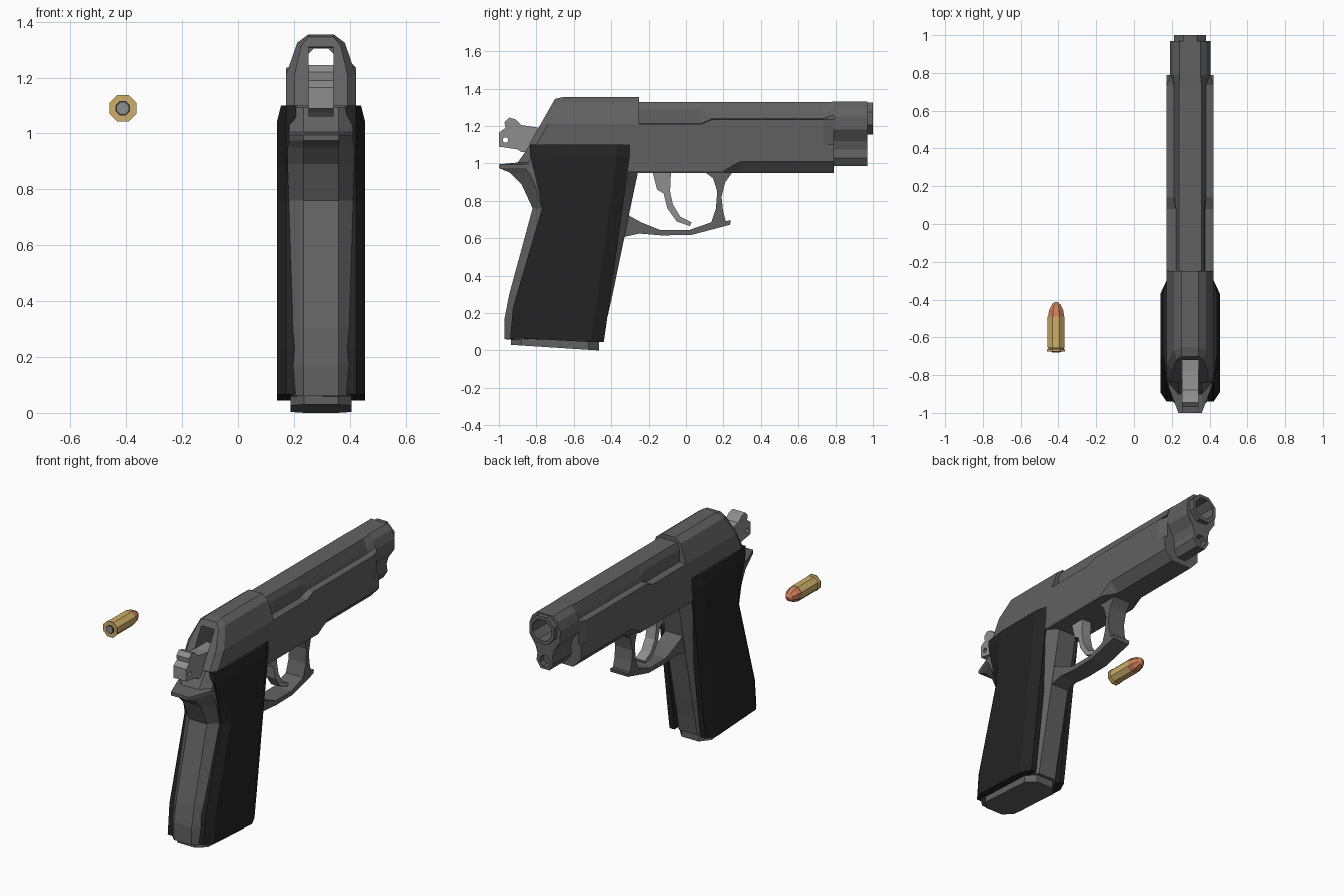
import bpy, bmesh, math
from mathutils import Vector

old = bpy.data.objects.get("Cube")
if old:
    bpy.data.objects.remove(old, do_unlink=True)

CX = 0.297  # centre line of the pistol


def material(name, rgb):
    m = bpy.data.materials.new(name)
    m.use_nodes = True
    m.diffuse_color = (*rgb, 1)
    m.node_tree.nodes["Principled BSDF"].inputs["Base Color"].default_value = (*rgb, 1)
    return m


STEEL = material("dark steel", (0.12, 0.12, 0.12))
LIGHT = material("light steel", (0.27, 0.27, 0.27))
BLACK = material("black grip", (0.017, 0.017, 0.017))
BRASS = material("brass", (0.62, 0.43, 0.14))
COPPER = material("copper", (0.62, 0.21, 0.10))
DARK = material("dark recess", (0.03, 0.03, 0.03))


def loft(name, rings, mat, cx=CX):
    """Skin closed rings of equal length and cap both ends."""
    bm = bmesh.new()
    vs = [[bm.verts.new((x + cx, y, z)) for x, y, z in r] for r in rings]
    n = len(vs[0])
    for a, b in zip(vs, vs[1:]):
        for i in range(n):
            j = (i + 1) % n
            bm.faces.new((a[i], a[j], b[j], b[i]))
    bm.faces.new(vs[0][::-1])
    bm.faces.new(vs[-1])
    bmesh.ops.recalc_face_normals(bm, faces=bm.faces)
    me = bpy.data.meshes.new(name)
    bm.to_mesh(me)
    bm.free()
    me.materials.append(mat)
    ob = bpy.data.objects.new(name, me)
    bpy.context.collection.objects.link(ob)
    return ob


def mirrored(half):
    """Close a half outline given on the +x side."""
    return half + [(-x, y, z) for x, y, z in reversed(half)]


def plate(name, profile, hw, mat):
    """Side profile of (y, z) points, extruded across x."""
    return loft(name, [[(s, y, z) for y, z in profile] for s in (-hw, hw)], mat)


def along_y(name, sections, mat, shear=None):
    """Loft of (y, half outline) sections; shear leans a section by height."""
    rings = []
    for k, (y, half) in enumerate(sections):
        s = shear if shear and k < 2 else 0
        rings.append(mirrored([(x, y + s * (z - 1.1), z) for x, z in half]))
    return loft(name, rings, mat)


def turned(name, steps, z, mat, cx=CX, n=8):
    """Faceted round body along y from (y, flat-to-centre radius) steps."""
    k = 1 / math.cos(math.pi / n)
    ang = [math.tau * (i + 0.5) / n for i in range(n)]
    return loft(name, [[(r * k * math.cos(a), y, z + r * k * math.sin(a)) for a in ang]
                       for y, r in steps], mat, cx)


def cut(cutter, targets):
    cutter.hide_render = True
    for ob in targets:
        mod = ob.modifiers.new("cut", "BOOLEAN")
        mod.operation, mod.solver, mod.object = "DIFFERENCE", "EXACT", cutter
        bpy.context.view_layer.objects.active = ob
        bpy.ops.object.modifier_apply(modifier=mod.name)
    bpy.data.objects.remove(cutter, do_unlink=True)


# Slide: raised rear block with a leaning back
rear = [(0.125, 1.1), (0.125, 1.21), (0.085, 1.325), (0.045, 1.355)]
rear_in = [(0.095, 1.1), (0.095, 1.21), (0.07, 1.315), (0.045, 1.345)]
slide_rear = along_y("slide_rear", [(-0.84, rear_in), (-0.80, rear), (-0.25, rear)], STEEL, 0.57)

# Slide: middle with a stepped ledge beside the top rail
port = [(0.125, 1.1), (0.125, 1.21), (0.078, 1.212), (0.075, 1.29), (0.06, 1.328)]
ledge = [(0.125, 1.1), (0.125, 1.235), (0.085, 1.24), (0.078, 1.27), (0.06, 1.328)]
full = [(0.107, 1.1), (0.107, 1.235), (0.102, 1.26), (0.088, 1.30), (0.055, 1.33)]
slide_mid = along_y("slide_middle", [(-0.25, port), (0.08, port), (0.14, ledge),
                                     (0.735, ledge), (0.79, full)], STEEL)

# Slide: nose that necks down to the guide rod housing
nose = [(0.055, 1.33), (0.088, 1.30), (0.107, 1.25), (0.105, 1.18), (0.065, 1.12),
        (0.052, 1.075), (0.058, 1.03), (0.03, 0.985)]
slide_nose = along_y("slide_nose", [(0.79, nose), (0.97, nose)], STEEL)
barrel = turned("barrel", [(0.84, 0.085), (1.0, 0.085)], 1.24, STEEL)

# Hollow bore, rear hammer slot and guide rod hole
cut(turned("bore_cutter", [(0.78, 0.064), (1.1, 0.064)], 1.24, STEEL), [slide_nose, barrel])
cut(plate("slot_cutter", [(-1.1, 1.08), (0.85, 1.2), (0.85, 1.305), (-1.1, 1.31)], 0.045, STEEL),
    [slide_rear, slide_mid])
cut(turned("rod_cutter", [(0.93, 0.034), (1.1, 0.034)], 1.035, STEEL), [slide_nose])

# Frame under the slide, chamfered along the front
square = [(0.125, 1.1), (0.125, 0.96), (0.12, 0.95)]
chamfer = [(0.125, 1.1), (0.125, 1.01), (0.07, 0.95)]
along_y("frame", [(-0.80, square), (0.20, square), (0.29, chamfer), (0.79, chamfer)], STEEL)

# Grip core with the rear tang: z, back y, front y, half width, back chamfer
core = [(0.06, -0.97, -0.445, 0.11, 0.05), (0.17, -0.97, -0.425, 0.11, 0.05),
        (0.30, -0.945, -0.395, 0.11, 0.05), (0.76, -0.82, -0.30, 0.115, 0.05),
        (0.89, -0.88, -0.273, 0.12, 0.07), (0.95, -0.94, -0.26, 0.12, 0.10),
        (0.975, -1.0, -0.26, 0.115, 0.14), (0.995, -1.0, -0.26, 0.115, 0.14),
        (1.005, -0.90, -0.28, 0.115, 0.06), (1.095, -0.835, -0.30, 0.105, 0.03)]
loft("grip_core", [mirrored([(0.062, yb, z), (w, yb + c, z), (w, yf - 0.05, z - 0.012),
                             (0.062, yf, z - 0.012)]) for z, yb, yf, w, c in core], STEEL)

# Magazine base plate
base = [(0.06, -0.935), (0.11, -0.88), (0.11, -0.52), (0.06, -0.465)]
loft("magazine_base", [mirrored([(x, y, z0 - k * (y + 0.935)) for x, y in base])
                       for z0, k in ((0.03, 0.0638), (0.075, 0.03))], STEEL)

# Grip panels: z, back y, front y, outer half width, back bevel
panel = [(0.055, -0.94, -0.44, 0.158, 0.05), (0.23, -0.925, -0.413, 0.158, 0.05),
         (0.76, -0.77, -0.34, 0.158, 0.05), (0.88, -0.795, -0.322, 0.158, 0.08),
         (1.04, -0.832, -0.30, 0.158, 0.13), (1.10, -0.835, -0.30, 0.143, 0.15)]
for side, name in ((1, "left_grip_panel"), (-1, "right_grip_panel")):
    rings = []
    for z, yb, yf, w, c in panel:
        tilt = 0.01 if z < 0.1 else 0
        rings.append([(side * x, y, z + t) for x, y, t in (
            (0.09, yb, tilt), (0.125, yb, tilt), (w, yb + c, tilt),
            (w, yf - 0.07, -tilt), (0.125, yf, -tilt), (0.09, yf, -tilt))])
    loft(name, rings, BLACK)

# Trigger guard
plate("trigger_guard", [(-0.34, 0.605), (-0.25, 0.625), (-0.13, 0.615), (0.03, 0.618),
                        (0.235, 0.672), (0.24, 0.695), (0.212, 0.692), (0.197, 0.75),
                        (0.19, 0.82), (0.21, 0.90), (0.25, 0.955), (0.10, 0.955),
                        (0.145, 0.92), (0.167, 0.85), (0.16, 0.76), (0.135, 0.685),
                        (0.02, 0.645), (-0.14, 0.645), (-0.24, 0.685), (-0.33, 0.735)],
      0.06, STEEL)

# Trigger
plate("trigger", [(-0.18, 0.96), (-0.155, 0.86), (-0.12, 0.84), (-0.10, 0.76), (-0.05, 0.69),
                  (0.02, 0.665), (0.03, 0.685), (-0.03, 0.715), (-0.07, 0.78),
                  (-0.085, 0.85), (-0.08, 0.96)], 0.033, LIGHT)

# Hammer with a pin hole through its spur
hammer = plate("hammer", [(-1.0, 1.165), (-0.965, 1.19), (-0.97, 1.22), (-0.945, 1.245),
                          (-0.91, 1.235), (-0.88, 1.205), (-0.78, 1.19), (-0.67, 1.19),
                          (-0.67, 1.06), (-0.88, 1.06), (-0.90, 1.075), (-1.0, 1.09)],
               0.044, LIGHT)
hole = [(-0.965 + 0.015 * math.cos(math.tau * i / 8), 1.125 + 0.015 * math.sin(math.tau * i / 8))
        for i in range(8)]
cut(plate("hole_cutter", hole, 0.1, LIGHT), [hammer])

# Loose cartridge lying beside the pistol
BX, BZ = -0.412, 1.09
turned("cartridge_case", [(-0.675, 0.048), (-0.665, 0.048), (-0.66, 0.04), (-0.652, 0.045),
                          (-0.49, 0.045)], BZ, BRASS, BX)
turned("bullet_tip", [(-0.492, 0.043), (-0.455, 0.037), (-0.425, 0.022), (-0.413, 0.008)],
       BZ, COPPER, BX)
turned("primer_ring", [(-0.677, 0.026), (-0.674, 0.026)], BZ, DARK, BX)
turned("primer", [(-0.679, 0.021), (-0.674, 0.021)], BZ, LIGHT, BX)
